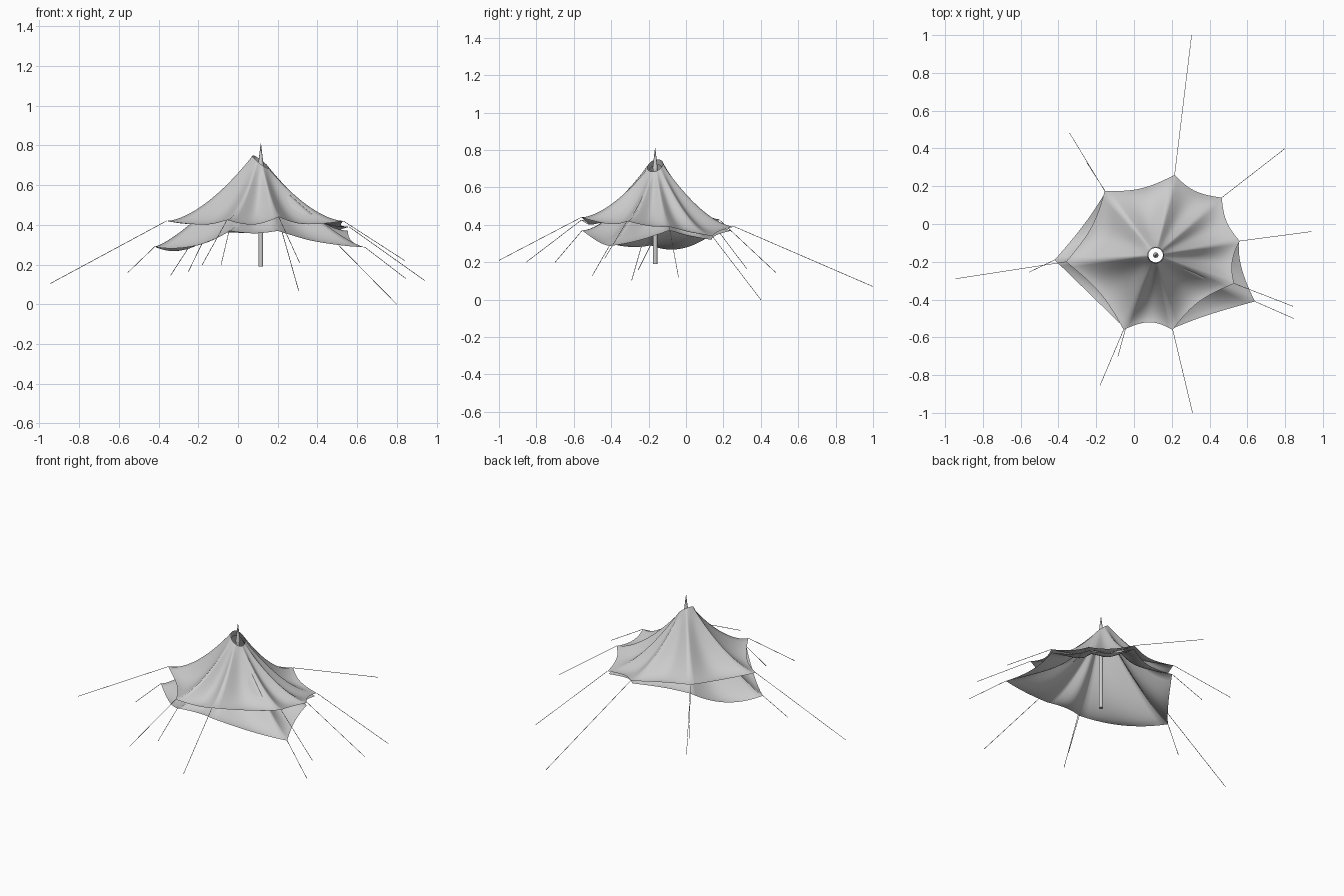
import bpy, bmesh, math
from mathutils import Vector

if "Cube" in bpy.data.objects:
    bpy.data.objects.remove(bpy.data.objects["Cube"])

def material(name, v):
    m = bpy.data.materials.new(name)
    m.diffuse_color = (v, v, v, 1)
    m.use_nodes = True
    m.node_tree.nodes["Principled BSDF"].inputs["Base Color"].default_value = m.diffuse_color
    return m

GREY = material("light_grey", 0.6)
CX, CY = 0.115, -0.165          # pole axis
SEG, RINGS = 12, 18             # steps per panel, steps from collar to hem

def finish(name, bm, smooth=40):
    me = bpy.data.meshes.new(name)
    bm.to_mesh(me)
    bm.free()
    me.materials.append(GREY)
    ob = bpy.data.objects.new(name, me)
    bpy.context.collection.objects.link(ob)
    bpy.context.view_layer.objects.active = ob
    ob.select_set(True)
    bpy.ops.object.shade_smooth_by_angle(angle=math.radians(smooth))
    ob.select_set(False)
    return ob

def canopy(name, tips, hem, curve, ring_r, ring_z, sag):
    """Sheet hung from a collar, pulled out to tips, with scalloped hem.
    hem holds (inward pull, drop) for the panel after each tip,
    curve the hollowness of the ridge at each tip."""
    bm = bmesh.new()
    columns = []
    n = len(tips)
    for i in range(n):
        a, b = Vector(tips[i]), Vector(tips[(i + 1) % n])
        pull, drop = hem[i]
        ang_a = math.atan2(a.y - CY, a.x - CX)
        ang_b = math.atan2(b.y - CY, b.x - CX)
        turn = (ang_b - ang_a + math.pi) % (2 * math.pi) - math.pi
        for j in range(SEG):
            s = j / SEG
            bow = 4 * s * (1 - s)
            valley = math.sin(math.pi * s) ** 2
            power = curve[i] + (curve[(i + 1) % n] - curve[i]) * s
            rim = a.lerp(b, s)
            inward = Vector((CX - rim.x, CY - rim.y, 0)).normalized()
            rim += inward * pull * bow - Vector((0, 0, drop * bow))
            ang = ang_a + turn * s
            # collar is tilted: low on the right, high on the left
            top = Vector((CX + ring_r * math.cos(ang), CY + ring_r * math.sin(ang),
                          ring_z + 0.033 * math.cos(ang - math.radians(160))))
            col = []
            for k in range(RINGS + 1):
                t = k / RINGS
                p = top.lerp(rim, t)
                p.z = rim.z + (top.z - rim.z) * (1 - t) ** power
                p.z -= sag * valley * math.sin(math.pi * t)
                col.append(bm.verts.new(p))
            columns.append(col)
    for c, col in enumerate(columns):
        nxt = columns[(c + 1) % len(columns)]
        for k in range(RINGS):
            bm.faces.new((col[k], col[k + 1], nxt[k + 1], nxt[k]))
    finish(name, bm, 180)

# Upper canopy, tips counter-clockwise from the right
upper = [(0.56, -0.09, 0.39), (0.465, 0.14, 0.34), (0.215, 0.26, 0.39),
         (-0.155, 0.175, 0.43), (-0.36, -0.2, 0.42), (-0.055, -0.56, 0.425),
         (0.205, -0.56, 0.44), (0.53, -0.315, 0.42)]
upper_hem = [(0.025, 0), (0.03, 0), (0.03, 0.01), (0.03, 0.02),
             (0.03, 0.02), (0.04, 0.03), (0.035, 0.025), (0.025, 0.01)]
canopy("upper_canopy", upper, upper_hem, [1.65] * 8, 0.042, 0.717, 0.02)

# Lower canopy, with two long low corners
lower = [(0.555, -0.09, 0.37), (0.46, 0.135, 0.32), (0.21, 0.25, 0.37),
         (-0.15, 0.17, 0.37), (-0.42, -0.19, 0.29), (-0.045, -0.555, 0.37),
         (0.2, -0.555, 0.37), (0.64, -0.41, 0.287)]
lower_hem = [(0.03, 0), (0.035, 0), (0.035, 0.01), (0.012, 0.055),
             (0.0, 0.038), (0.035, 0.012), (0.01, 0.015), (0.025, 0.01)]
lower_curve = [1.65, 1.65, 1.65, 1.65, 1.3, 1.65, 1.65, 1.3]
canopy("lower_canopy", lower, lower_hem, lower_curve, 0.038, 0.69, 0.02)

# Pole and pointed finial
def cone(name, r1, r2, z1, z2):
    bm = bmesh.new()
    bmesh.ops.create_cone(bm, cap_ends=True, segments=16, radius1=r1, radius2=r2,
                          depth=z2 - z1)
    bmesh.ops.translate(bm, verts=bm.verts, vec=(CX, CY, (z1 + z2) / 2))
    finish(name, bm)

cone("pole", 0.012, 0.012, 0.19, 0.70)
cone("pole_finial", 0.014, 0.001, 0.70, 0.81)

# Guy ropes from canopy corners to their ends
ropes = [
    (upper[0], (0.94, -0.04, 0.12)), (upper[1], (0.80, 0.40, 0.0)),
    (upper[2], (0.305, 1.0, 0.07)), (upper[3], (-0.34, 0.48, 0.145)),
    (upper[4], (-0.945, -0.29, 0.105)), (upper[5], (-0.18, -0.855, 0.20)),
    (upper[6], (0.31, -1.0, 0.21)), (upper[7], (0.84, -0.435, 0.22)),
    (lower[3], (-0.25, 0.325, 0.165)), (lower[4], (-0.555, -0.255, 0.16)),
    (lower[5], (-0.085, -0.70, 0.20)), (lower[7], (0.845, -0.50, 0.13)),
]
for i, (start, end) in enumerate(ropes):
    a, b = Vector(start), Vector(end)
    bm = bmesh.new()
    bmesh.ops.create_cone(bm, cap_ends=True, segments=6, radius1=0.0015,
                          radius2=0.0015, depth=(b - a).length)
    ob = finish(f"guy_rope_{i + 1}", bm, 70)
    ob.location = (a + b) / 2
    ob.rotation_euler = (b - a).to_track_quat('Z', 'Y').to_euler()
